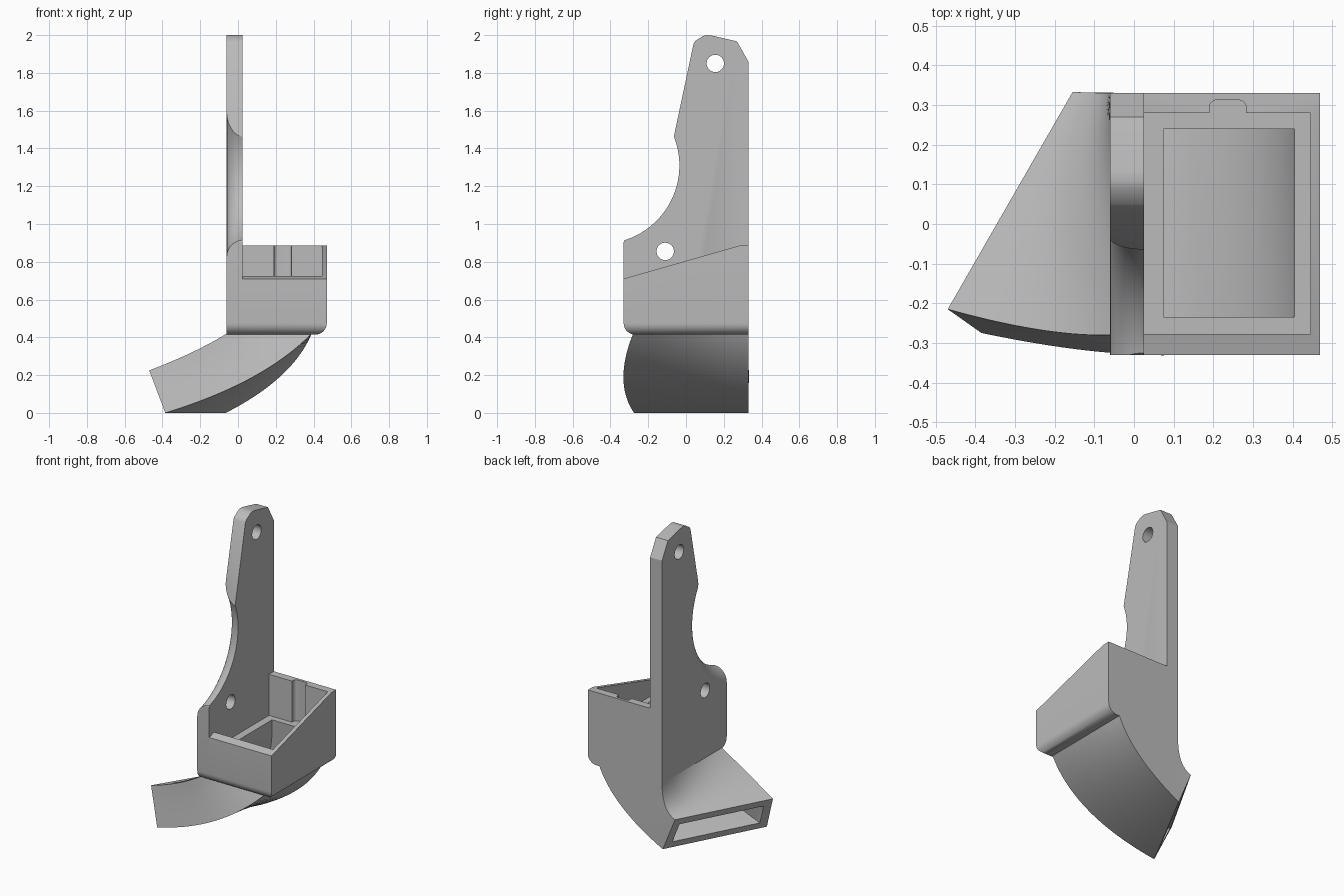
import bpy, bmesh, math
from mathutils import Vector

cube = bpy.data.objects.get("Cube")
if cube:
    bpy.data.objects.remove(cube, do_unlink=True)

grey = bpy.data.materials.new("plain grey plastic")
grey.use_nodes = True
COLOUR = (0.5, 0.5, 0.5, 1)
grey.diffuse_color = COLOUR
for node in grey.node_tree.nodes:
    if node.type == 'BSDF_PRINCIPLED':
        node.inputs["Base Color"].default_value = COLOUR


def finish(name, bm):
    bmesh.ops.recalc_face_normals(bm, faces=bm.faces)
    mesh = bpy.data.meshes.new(name)
    bm.to_mesh(mesh)
    bm.free()
    mesh.materials.append(grey)
    ob = bpy.data.objects.new(name, mesh)
    bpy.context.collection.objects.link(ob)
    return ob


def skin(name, rings):
    """Closed tube through equal-length rings, capped at both ends."""
    bm = bmesh.new()
    rows = [[bm.verts.new(p) for p in ring] for ring in rings]
    n = len(rows[0])
    for a, b in zip(rows, rows[1:]):
        for i in range(n):
            j = (i + 1) % n
            bm.faces.new((a[i], a[j], b[j], b[i]))
    bm.faces.new(rows[0])
    bm.faces.new(rows[-1])
    return finish(name, bm)


def prism(name, outline, x0, x1, rounded=None, radius=0.06):
    """Extrude a (y, z) outline along x, rounding the edges picked by a rule."""
    bm = bmesh.new()
    face = bm.faces.new([bm.verts.new((x0, y, z)) for y, z in outline])
    out = bmesh.ops.extrude_face_region(bm, geom=[face])
    bmesh.ops.translate(bm, vec=(x1 - x0, 0, 0),
                        verts=[v for v in out["geom"] if isinstance(v, bmesh.types.BMVert)])
    if rounded:
        edges = [e for e in bm.edges if rounded(*[v.co for v in e.verts])]
        bmesh.ops.bevel(bm, geom=edges, offset=radius, segments=8, profile=0.5, affect='EDGES')
    return finish(name, bm)


def block(name, x0, x1, y0, y1, z0, z1, **kw):
    return prism(name, [(y0, z0), (y1, z0), (y1, z1), (y0, z1)], x0, x1, **kw)


def lathe(name, profile, y, z, segments=96):
    """Solid of revolution about an x-parallel axis; profile is (x, radius)."""
    angles = [math.tau * i / segments for i in range(segments)]
    return skin(name, [[(x, y + r * math.cos(a), z + r * math.sin(a)) for a in angles]
                       for x, r in profile])


def cut(ob, *cutters):
    for c in cutters:
        mod = ob.modifiers.new("cut", 'BOOLEAN')
        mod.operation = 'DIFFERENCE'
        mod.solver = 'EXACT'
        mod.object = c
        bpy.context.view_layer.objects.active = ob
        bpy.ops.object.modifier_apply(modifier=mod.name)


def bezier(p, q, r, t):
    return Vector(p) * (1 - t) ** 2 + Vector(q) * 2 * t * (1 - t) + Vector(r) * t * t


def ring(corners, m=6):
    """Subdivided quad outline."""
    return [corners[i].lerp(corners[(i + 1) % 4], k / m) for i in range(4) for k in range(m)]


def loft(curves, steps=24):
    return [ring([bezier(*c, s / steps) for c in curves]) for s in range(steps + 1)]


# Slanted outlet corners: top front, bottom front, bottom back, top back
outlet = [Vector(p) for p in ((-.47, -.215, .225), (-.385, -.275, 0),
                              (-.065, .33, 0), (-.155, .333, .215))]
top_f, low_f, low_b, top_b = outlet


def on_outlet(u, v):
    return top_f.lerp(top_b, u).lerp(low_f.lerp(low_b, u), v)


# Duct outer shell
duct = skin("curved_duct", loft([
    ((-.06, -.28, .42), (-.22, -.285, .32), top_f),
    ((.39, -.28, .42), (.137, -.385, .16), low_f),
    ((.39, .33, .42), (.29, .33, .18), low_b),
    ((-.06, .33, .42), (-.06, .33, .25), top_b)]))

# Air passage, used as a cutter
inner = loft([
    ((.075, -.235, .62), (.03, -.24, .33), on_outlet(.08, .2)),
    ((.405, -.235, .62), (.27, -.3, .22), on_outlet(.08, .8)),
    ((.405, .24, .62), (.33, .29, .2), on_outlet(.93, .8)),
    ((.075, .24, .62), (.06, .28, .22), on_outlet(.93, .2))])
outward = (low_f - top_f).cross(top_b - top_f).normalized()
if outward.x > 0:
    outward = -outward
inner.insert(0, [p + Vector((0, 0, .06)) for p in inner[0]])
inner.append([p + outward * .04 for p in inner[-1]])
passage = skin("air_passage_cutter", inner)


# Fan socket box with a sloping rim
def box_rounding(a, b):
    low = max(a.z, b.z) < .43
    return low and (max(a.y, b.y) < -.3 or min(a.x, b.x) > .46)


box = prism("socket_box", [(-.33, .415), (.33, .415), (.33, .885), (.28, .885), (-.33, .71)],
            0, .47, rounded=box_rounding)
cavity = block("cavity_cutter", .025, .445, -.278, .28, .62, 1.1)
notch = block("notch_cutter", .19, .283, .25, .313, .62, 1.1, radius=.02,
              rounded=lambda a, b: min(a.y, b.y) > .3 and abs(a.z - b.z) > .1)

# Tall mounting plate
plate = prism("mounting_plate",
              [(-.33, .415), (.33, .415), (.33, 1.86), (.27, 1.967), (.135, 1.998), (.11, 2),
               (.09, 1.995), (.05, 1.97), (.04, 1.955), (-.065, 1.46), (-.18, 1.2), (-.33, .905)],
              -.06, .025,
              rounded=lambda a, b: max(a.y, b.y) < -.3 and max(a.z, b.z) < .43)

# Round scoop in the plate, with one softened rim
R = .085
scoop_profile = [(-.2, .5)]
for k in range(13):
    a = math.pi / 2 * k / 12
    scoop_profile.append((.025 - R * math.cos(a), .5 - R * math.sin(a)))
scoop_profile.append((.2, .415))
scoop = lathe("scoop_cutter", scoop_profile, -.45, 1.31)
holes = [lathe("screw_hole_cutter", [(-.2, .046), (.2, .046)], y, z, 40)
         for y, z in ((.155, 1.85), (-.11, .855))]

cut(plate, scoop, *holes, passage)
cut(box, cavity, notch, passage)
cut(duct, passage)

for helper in (passage, cavity, notch, scoop, *holes):
    bpy.data.objects.remove(helper, do_unlink=True)

# Smooth curved faces, keep hard edges
bpy.ops.object.select_all(action='DESELECT')
for ob in (plate, box, duct):
    ob.select_set(True)
bpy.context.view_layer.objects.active = plate
bpy.ops.object.shade_smooth_by_angle(angle=math.radians(25))
